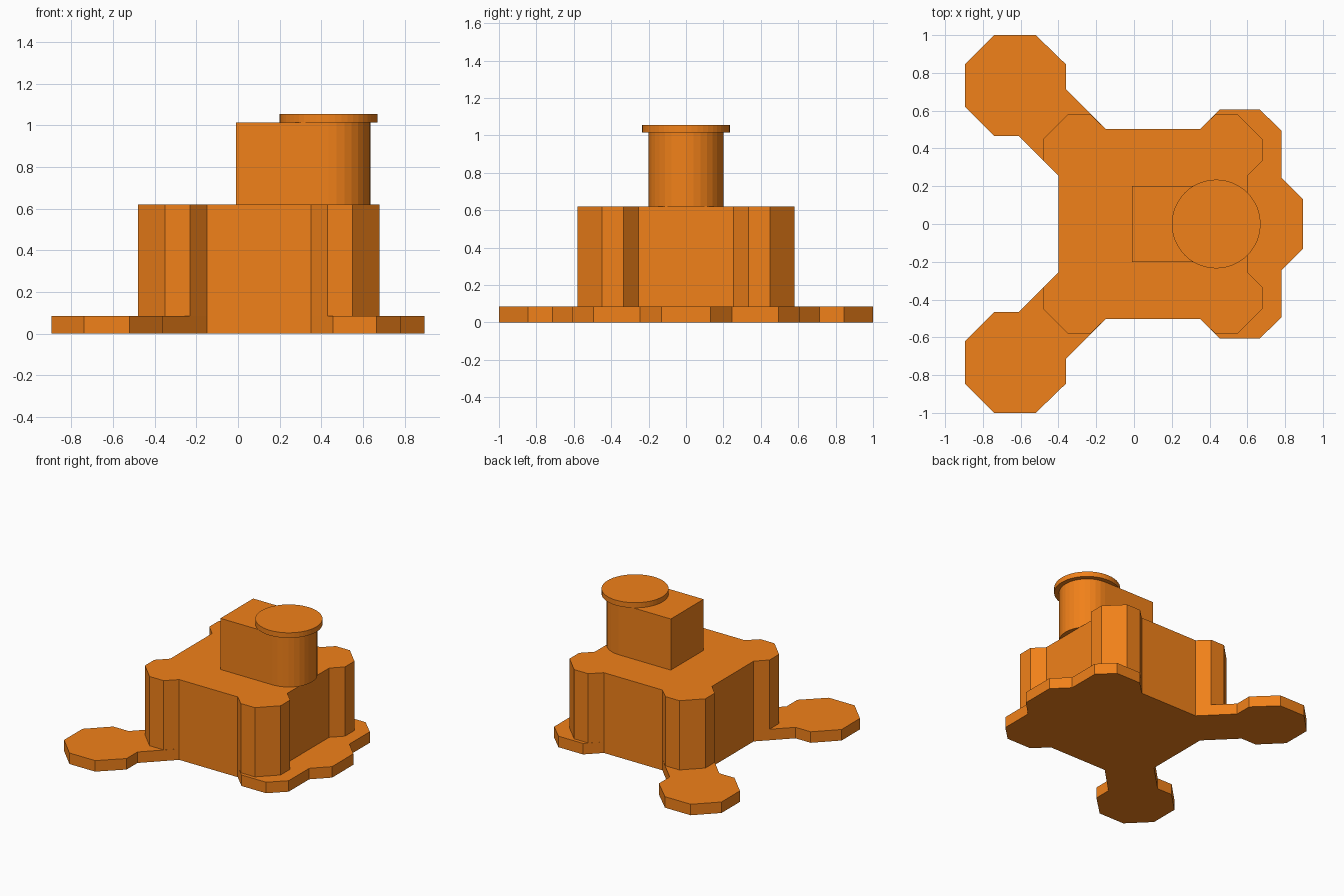
import bpy, bmesh, math

if "Cube" in bpy.data.objects:
    bpy.data.objects.remove(bpy.data.objects["Cube"])

mat = bpy.data.materials.new("orange")
mat.diffuse_color = (0.88, 0.22, 0.01, 1)
mat.use_nodes = True
mat.node_tree.nodes["Principled BSDF"].inputs["Base Color"].default_value = mat.diffuse_color


def prism(name, outline, z0, z1):
    """Extrude a closed counter-clockwise outline from z0 to z1."""
    bm = bmesh.new()
    face = bm.faces.new([bm.verts.new((x, y, z0)) for x, y in outline])
    geom = bmesh.ops.extrude_face_region(bm, geom=[face])["geom"]
    for v in geom:
        if isinstance(v, bmesh.types.BMVert):
            v.co.z = z1
    bmesh.ops.recalc_face_normals(bm, faces=bm.faces)
    mesh = bpy.data.meshes.new(name)
    bm.to_mesh(mesh)
    bm.free()
    mesh.materials.append(mat)
    obj = bpy.data.objects.new(name, mesh)
    bpy.context.collection.objects.link(obj)
    return obj


def mirrored(half):
    """Complete a half outline (y > 0) across the x axis."""
    return half + [(x, -y) for x, y in reversed(half)]


def arc(cx, r, a0, a1, n):
    return [(cx + r * math.cos(math.radians(a0 + (a1 - a0) * i / n)),
             r * math.sin(math.radians(a0 + (a1 - a0) * i / n))) for i in range(n + 1)]


# Flat foot plate with two octagonal rear pads and a stubby front
prism("foot_plate", mirrored([
    (0.895, 0.13), (0.78, 0.245), (0.78, 0.495), (0.665, 0.607), (0.455, 0.607),
    (0.35, 0.503), (-0.15, 0.503), (-0.36, 0.713), (-0.36, 0.845), (-0.52, 1.0),
    (-0.74, 1.0), (-0.895, 0.845), (-0.895, 0.62), (-0.74, 0.465), (-0.61, 0.465),
    (-0.4, 0.255)]), 0, 0.085)

# Main body with chamfered corner buttresses
prism("body", mirrored([
    (0.6, 0.255), (0.68, 0.335), (0.68, 0.45), (0.55, 0.58), (0.43, 0.58),
    (0.35, 0.503), (-0.15, 0.503), (-0.23, 0.58), (-0.35, 0.58), (-0.48, 0.45),
    (-0.48, 0.335), (-0.4, 0.255)]), 0.085, 0.62)

# Tower: square at the back, half round at the front
prism("tower", [(-0.01, 0.2), (-0.01, -0.2)] + arc(0.435, 0.2, -90, 90, 16), 0.62, 1.015)

# Round cap on the tower
prism("cap", arc(0.435, 0.235, 0, 360, 48)[:-1], 1.015, 1.055)
